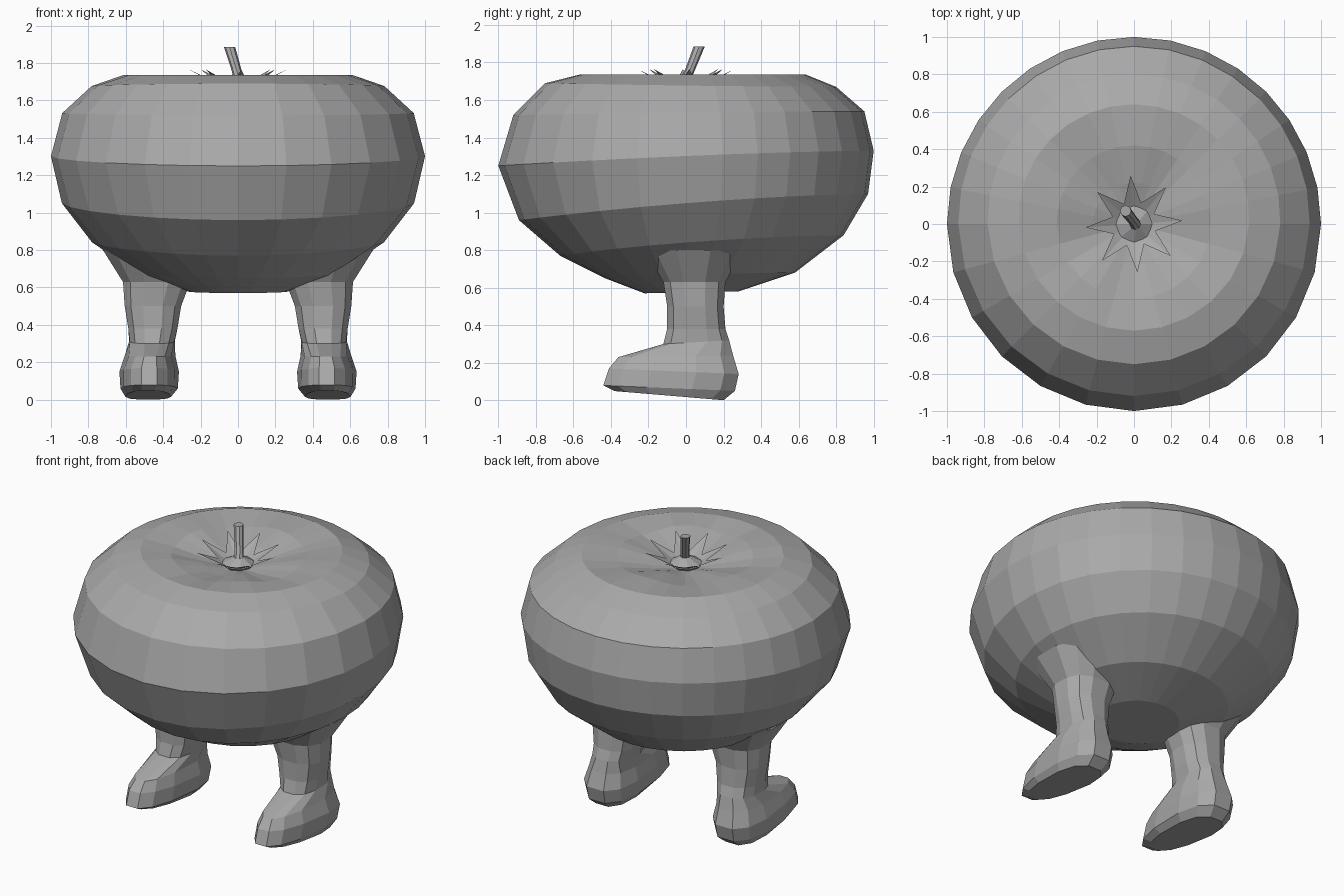
import bpy, bmesh, math
from mathutils import Vector

cube = bpy.data.objects.get("Cube")
if cube:
    bpy.data.objects.remove(cube)

grey = bpy.data.materials.new("plain grey")
grey.use_nodes = True
COLOUR = (0.4, 0.4, 0.4, 1)
grey.diffuse_color = COLOUR
grey.node_tree.nodes["Principled BSDF"].inputs["Base Color"].default_value = COLOUR


def loft(name, rings, cap_start=True, cap_end=True):
    """Skin a stack of equal-length closed rings."""
    bm = bmesh.new()
    loops = [[bm.verts.new(p) for p in ring] for ring in rings]
    n = len(loops[0])
    for a, b in zip(loops, loops[1:]):
        for i in range(n):
            j = (i + 1) % n
            bm.faces.new((a[i], a[j], b[j], b[i]))
    if cap_start:
        bm.faces.new(loops[0][::-1])
    if cap_end:
        bm.faces.new(loops[-1])
    mesh = bpy.data.meshes.new(name)
    bm.to_mesh(mesh)
    bm.free()
    mesh.materials.append(grey)
    obj = bpy.data.objects.new(name, mesh)
    bpy.context.collection.objects.link(obj)
    return obj


# Body: squashed round fruit, columns wider at the front
angles = [math.pi * i / 16 for i in range(16)]
angles += [math.pi + math.pi * i / 12 for i in range(12)]
# radius and height at the front, then at the back
body_profile = [
    (0.22, 0.57, 0.28, 0.58), (0.43, 0.65, 0.58, 0.68), (0.67, 0.77, 0.84, 0.88),
    (0.89, 0.96, 0.97, 1.10), (1.00, 1.25, 1.00, 1.33), (0.92, 1.52, 0.95, 1.54),
    (0.75, 1.69, 0.80, 1.67), (0.57, 1.735, 0.64, 1.735), (0.40, 1.72, 0.42, 1.72),
    (0.22, 1.68, 0.22, 1.68), (0.09, 1.65, 0.09, 1.65)]
body_rings = []
for rf, zf, rb, zb in body_profile:
    ring = []
    for a in angles:
        t = ((1 - math.sin(a)) / 2) ** 1.5
        r, z = rb + (rf - rb) * t, zb + (zf - zb) * t
        if z > 1.67 and r < 0.5:            # gentle lobes in the top hollow
            z += 0.012 * math.sin(5 * a)
        ring.append((r * math.cos(a), r * math.sin(a), z))
    body_rings.append(ring)
loft("body", body_rings)

# Legs with feet: front z, back z, inner x, outer x, front y, back y, toe narrowing
leg_profile = [
    (0.05, 0.00, 0.34, 0.62, -0.38, 0.20, 0.7),
    (0.08, 0.05, 0.30, 0.65, -0.44, 0.26, 0.7),
    (0.17, 0.14, 0.29, 0.66, -0.41, 0.28, 0.65),
    (0.23, 0.24, 0.31, 0.63, -0.36, 0.25, 0.6),
    (0.30, 0.32, 0.33, 0.59, -0.12, 0.23, 0.9),
    (0.38, 0.38, 0.32, 0.59, -0.10, 0.21, 1),
    (0.50, 0.50, 0.30, 0.61, -0.10, 0.20, 1),
    (0.63, 0.63, 0.25, 0.62, -0.12, 0.21, 1),
    (0.80, 0.80, 0.15, 0.73, -0.22, 0.30, 1)]
SIDES = 12
for side, label in ((1, "left"), (-1, "right")):
    rings = []
    for zf, zb, xi, xo, yf, yb, toe in leg_profile:
        ring = []
        for i in range(SIDES):
            a = side * math.tau * (i + 0.5) / SIDES
            c, s = math.cos(a), math.sin(a)
            c, s = (math.copysign(abs(v) ** 0.8, v) for v in (c, s))
            k = (1 - s) / 2                  # 1 at the toe, 0 at the heel
            x = (xi + xo) / 2 + (xo - xi) / 2 * c * (1 + (toe - 1) * k)
            y = (yf + yb) / 2 + (yb - yf) / 2 * s * 1.03
            ring.append((side * x, y, zb + (zf - zb) * k))
        rings.append(ring)
    loft(label + "_leg", rings)


def circle(centre, radius, n=8):
    c = Vector(centre)
    return [c + Vector((radius * math.cos(math.tau * i / n),
                        radius * math.sin(math.tau * i / n), 0)) for i in range(n)]


# Calyx: low cone under the stem, and a ring of eight pointed sepals
loft("calyx_cone", [circle((0, 0, 1.64), 0.07), circle((0, 0, 1.67), 0.105),
                    circle((0.01, 0, 1.71), 0.03)])
inner, star = [], []
for i in range(16):
    a = math.tau * i / 16 + 0.07
    tip = i % 2 == 0
    r, z = (0.26, 1.765) if tip else (0.12, 1.69)
    star.append((r * math.cos(a), r * math.sin(a), z))
    inner.append((0.08 * math.cos(a), 0.08 * math.sin(a), 1.665))
loft("sepals", [inner, star], False, False)

# Stem: short leaning stalk
loft("stem", [circle((0.02, -0.02, 1.67), 0.03), circle((-0.01, 0.025, 1.77), 0.027),
              circle((-0.045, 0.07, 1.885), 0.03)])
